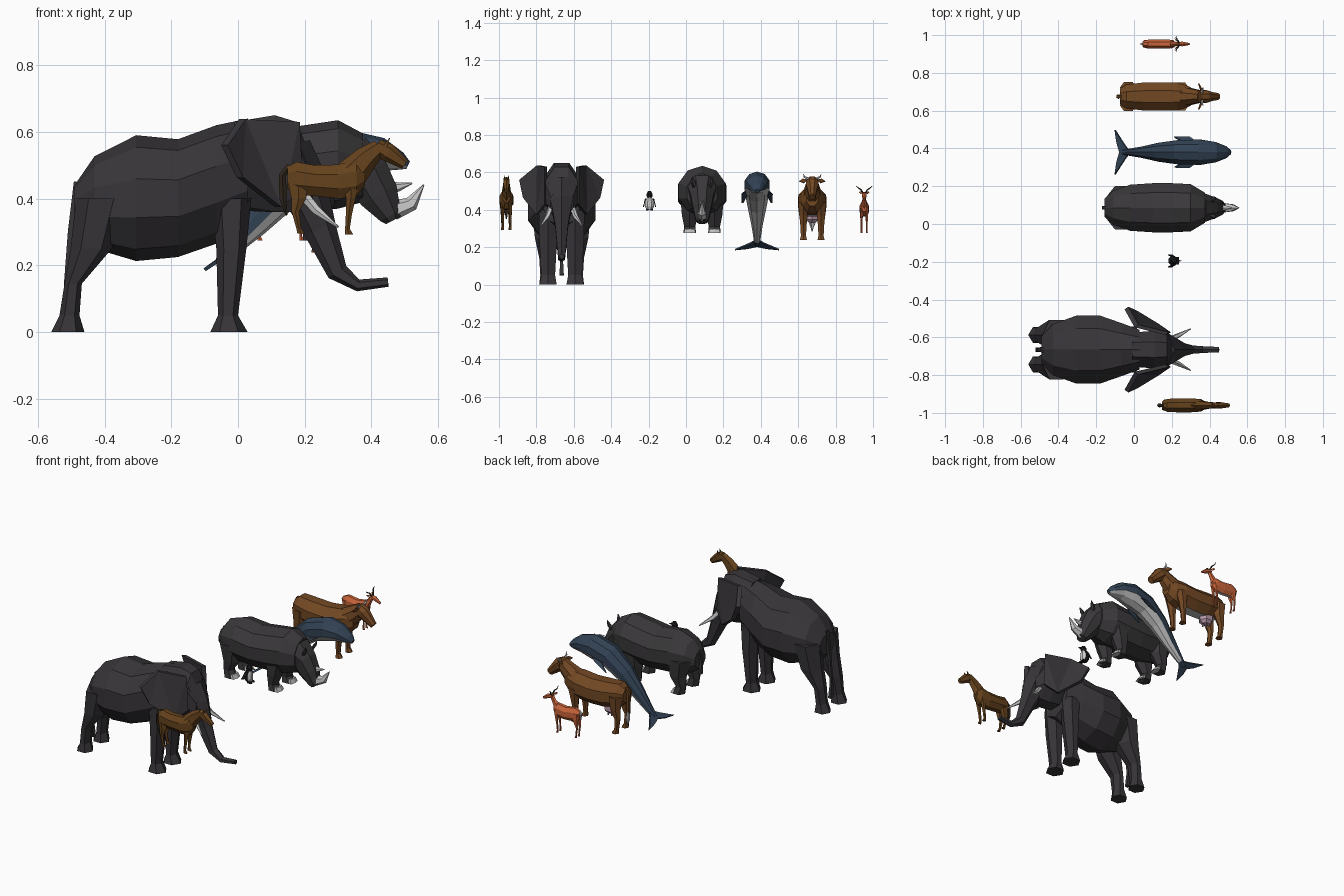
import bpy, bmesh, math
from mathutils import Vector

MATS = {}
COL = dict(hide=(.04, .036, .041), rhino=(.042, .039, .042), horse=(.13, .055, .012), cow=(.17, .065, .017),
           deer=(.6, .13, .045), whale=(.032, .055, .09), pale=(.5, .5, .5), ivory=(.62, .62, .6),
           black=(.012, .012, .014), pink=(.5, .33, .42), white=(.75, .75, .75), hoof=(.03, .02, .012))


def mat(c):
    if c not in MATS:
        MATS[c] = bpy.data.materials.new(c)
        MATS[c].diffuse_color = (*COL[c], 1)
    return MATS[c]


def finish(bm, name, *cols):
    bmesh.ops.recalc_face_normals(bm, faces=bm.faces[:])
    me = bpy.data.meshes.new(name)
    bm.to_mesh(me)
    bm.free()
    for c in cols:
        me.materials.append(mat(c))
    ob = bpy.data.objects.new(name, me)
    bpy.context.collection.objects.link(ob)
    return ob


def loft(name, pts, col, y=0, n=8, axis=None, under=None, cols=(), rings=()):
    """pts = (x, y, z, half width, half height); rings follow the path or a fixed axis."""
    bm = bmesh.new()
    P = [Vector((p[0], p[1] + y, p[2])) for p in pts]
    ang = [2 * math.pi * (k + .5) / n for k in range(n)]
    mc = max(abs(math.cos(a)) for a in ang)
    ms = max(abs(math.sin(a)) for a in ang)
    R = []
    for i, p in enumerate(pts):
        t = Vector(axis) if axis else (P[min(i + 1, len(P) - 1)] - P[max(i - 1, 0)]).normalized()
        side = Vector((0, 1, 0))
        side = (side - t * side.dot(t)).normalized()
        up = t.cross(side)
        R.append([bm.verts.new(P[i] + side * p[3] * math.cos(a) / mc + up * p[4] * math.sin(a) / ms) for a in ang])
    for i in range(len(R) - 1):
        for k in range(n):
            f = bm.faces.new((R[i][k], R[i][(k + 1) % n], R[i + 1][(k + 1) % n], R[i + 1][k]))
            if under and k in cols and i in rings:
                f.material_index = 1
    bm.faces.new(R[0])
    bm.faces.new(R[-1])
    return finish(bm, name, col, *([under] if under else []))


def body(name, secs, col, y, n=8, **kw):
    """secs = (x, top z, bottom z, half width)"""
    return loft(name, [(x, 0, (a + b) / 2, w, (a - b) / 2) for x, a, b, w in secs], col, y, n, (1, 0, 0), **kw)


def path(name, secs, col, y, n=8, **kw):
    """secs = (x, z, half width, half height) in the middle plane"""
    return loft(name, [(x, 0, z, w, h) for x, z, w, h in secs], col, y, n, **kw)


SIDES = (("left", 1), ("right", -1))


def legs(name, secs, col, y, dy, n=6):
    """secs = (x, z, half depth, half width), mirrored"""
    for tag, s in SIDES:
        loft(f"{name}_{tag}", [(x, s * dy, z, w, d) for x, z, d, w in secs], col, y, n, (0, 0, -1))


def pair(name, pts, col, y, n=5):
    for tag, s in SIDES:
        loft(f"{name}_{tag}", [(p[0], s * p[1], *p[2:]) for p in pts], col, y, n)


def plates(name, pts, thick, col, y):
    """flat outline given a thickness vector, mirrored"""
    for tag, s in SIDES:
        bm = bmesh.new()
        d = Vector(thick) / 2
        A, B = [[bm.verts.new(Vector((p[0], y + s * p[1], p[2])) + Vector((d.x, s * d.y, d.z)) * q)
                 for p in pts] for q in (1, -1)]
        bm.faces.new(A)
        bm.faces.new(B[::-1])
        for i in range(len(A)):
            j = (i + 1) % len(A)
            bm.faces.new((A[i], B[i], B[j], A[j]))
        bmesh.ops.triangulate(bm, faces=[f for f in bm.faces if len(f.verts) > 4])
        finish(bm, f"{name}_{tag}", col)


# Elephant
Y = -.665
body("elephant_body", [(-.49, .44, .31, .07), (-.43, .527, .25, .135), (-.305, .59, .213, .18), (-.18, .578, .225, .18),
                       (-.065, .62, .265, .14), (.03, .64, .31, .105)], "hide", Y, 10)
body("elephant_head", [(-.01, .63, .38, .09), (.11, .65, .36, .1), (.175, .63, .36, .09), (.225, .51, .37, .06)],
     "hide", Y, 8)
path("elephant_trunk", [(.15, .55, .075, .07), (.19, .45, .06, .075), (.245, .31, .034, .05), (.298, .18, .022, .032),
                        (.36, .14, .018, .018), (.45, .15, .014, .014)], "hide", Y, 6)
plates("elephant_ear", [(.175, .085, .63), (.013, .125, .638), (-.04, .22, .56), (.005, .2, .465), (.12, .13, .375),
                        (.185, .085, .43)], (.02, .014, 0), "hide", Y)
pair("elephant_tusk", [(.18, .05, .43, .016, .016), (.235, .075, .365, .013, .013), (.3, .11, .315, .003, .003)],
     "ivory", Y)
legs("elephant_hind_leg", [(-.41, .4, .075, .08), (-.44, .25, .062, .065), (-.494, .145, .026, .042),
                           (-.505, .05, .03, .036), (-.51, 0, .05, .042)], "hide", Y, .078)
legs("elephant_front_leg", [(-.02, .4, .06, .05), (-.02, .25, .045, .048), (-.03, .05, .03, .037), (-.027, 0, .056, .046)],
     "hide", Y, .072)
path("elephant_tail", [(-.48, .45, .014, .012), (-.502, .3, .008, .008), (-.515, .14, .007, .007), (-.51, .05, .012, .01)],
     "hide", Y, 4)

# Horse
Y = -.96
body("horse_body", [(.148, .495, .43, .02), (.175, .51, .412, .034), (.23, .5, .408, .037), (.3, .502, .4, .037),
                    (.355, .515, .405, .033), (.38, .49, .44, .018)], "horse", Y)
path("horse_neck", [(.335, .468, .026, .05), (.385, .522, .018, .037), (.425, .555, .015, .024)], "horse", Y, 6)
path("horse_head", [(.415, .558, .014, .022), (.45, .538, .017, .028), (.5, .502, .01, .015)], "horse", Y, 6)
pair("horse_ear", [(.44, .01, .555, .006, .006), (.455, .012, .582, .001, .001)], "horse", Y, 4)
legs("horse_hind_leg", [(.18, .46, .032, .014), (.182, .4, .022, .013), (.172, .36, .011, .009), (.182, .31, .007, .007),
                        (.19, .295, .012, .009)], "horse", Y, .02, 5)
legs("horse_front_leg", [(.34, .45, .025, .013), (.338, .4, .014, .011), (.332, .35, .009, .008), (.328, .31, .007, .007),
                         (.333, .293, .012, .009)], "horse", Y, .02, 5)
path("horse_tail", [(.155, .5, .008, .008), (.133, .47, .011, .011), (.135, .4, .012, .011), (.145, .35, .003, .003)],
     "hoof", Y, 5)

# Penguin
Y = -.195
loft("penguin_body", [(.21, 0, .4, .015, .018), (.207, 0, .42, .025, .025), (.207, 0, .445, .023, .023),
                      (.212, 0, .465, .014, .015), (.214, 0, .482, .017, .018), (.213, 0, .5, .008, .009)],
     "black", Y, 8, (0, 0, 1), under="white", cols=(4, 5, 6), rings=(0, 1, 2))
plates("penguin_wing", [(.22, .02, .46), (.2, .022, .46), (.18, .032, .415), (.2, .032, .42)], (0, .005, 0), "black", Y)
path("penguin_beak", [(.228, .483, .006, .005), (.252, .479, .001, .001)], "hoof", Y, 4)
legs("penguin_foot", [(.22, .405, .008, .006), (.224, .395, .014, .008)], "black", Y, .012, 4)

# Rhinoceros
Y = .086
body("rhino_body", [(-.155, .53, .42, .05), (-.11, .59, .385, .09), (-.02, .62, .365, .122), (.1, .605, .36, .13),
                    (.2, .62, .362, .13), (.3, .635, .37, .125), (.375, .595, .39, .08)], "rhino", Y, 10)
path("rhino_head", [(.33, .51, .085, .09), (.39, .468, .062, .07), (.422, .41, .05, .06), (.457, .35, .036, .035),
                    (.465, .335, .028, .024)], "rhino", Y, 8)
path("rhino_front_horn", [(.465, .365, .026, .03), (.52, .385, .018, .022), (.557, .442, .002, .002)], "ivory", Y, 6)
path("rhino_rear_horn", [(.455, .435, .016, .02), (.48, .435, .013, .014), (.522, .446, .002, .002)], "ivory", Y, 6)
pair("rhino_ear", [(.405, .035, .515, .012, .01), (.425, .048, .55, .014, .008), (.435, .052, .575, .002, .002)],
     "rhino", Y)
legs("rhino_front_leg", [(.25, .47, .075, .05), (.235, .37, .048, .042), (.225, .31, .03, .03), (.235, .275, .04, .034)],
     "rhino", Y, .066)
legs("rhino_hind_leg", [(-.06, .48, .08, .05), (-.055, .38, .055, .042), (-.075, .32, .03, .029), (-.06, .275, .04, .034)],
     "rhino", Y, .066)
legs("rhino_front_toes", [(.257, .298, .012, .026), (.264, .275, .018, .032)], "pale", Y, .066)
legs("rhino_hind_toes", [(-.04, .298, .012, .026), (-.031, .275, .018, .032)], "pale", Y, .066)
path("rhino_tail", [(-.145, .53, .01, .01), (-.163, .46, .007, .007), (-.16, .39, .01, .008)], "rhino", Y, 4)

# Whale
Y = .38
path("whale_body", [(-.06, .212, .014, .01), (-.03, .238, .017, .022), (.05, .325, .03, .042), (.14, .425, .05, .058),
                    (.24, .503, .064, .069), (.35, .535, .067, .07), (.43, .532, .054, .05), (.485, .512, .032, .028),
                    (.51, .5, .012, .012)], "whale", Y, 10, under="pale", cols=(5, 6, 7, 8), rings=range(1, 8))
plates("whale_fluke", [(-.02, 0, .242), (-.05, .04, .22), (-.1, .118, .187), (-.09, .05, .194), (-.075, 0, .205)],
       (-.007, 0, .008), "whale", Y)
plates("whale_flipper", [(.335, .052, .51), (.295, .08, .485), (.215, .078, .435), (.26, .056, .475)], (-.004, .008, 0),
       "whale", Y)

# Cow
Y = .675
body("cow_body", [(-.075, .5, .42, .04), (-.04, .527, .385, .063), (.05, .52, .367, .074), (.14, .515, .365, .075),
                  (.23, .525, .372, .073), (.29, .525, .39, .054), (.325, .505, .42, .032)], "cow", Y,
     under="pale", cols=(5,), rings=(1, 2, 3))
path("cow_neck", [(.27, .475, .05, .06), (.325, .515, .037, .047), (.36, .545, .03, .036)], "cow", Y)
path("cow_head", [(.34, .557, .03, .026), (.375, .53, .034, .037), (.41, .497, .023, .028), (.442, .468, .018, .02)],
     "cow", Y, 8)
pair("cow_horn", [(.36, .022, .567, .007, .007), (.362, .042, .575, .005, .005), (.368, .048, .592, .001, .001)],
     "ivory", Y)
plates("cow_ear", [(.36, .025, .56), (.352, .05, .565), (.342, .07, .552), (.35, .045, .543)], (.008, 0, .003), "cow", Y)
legs("cow_hind_leg", [(-.03, .46, .045, .03), (-.03, .385, .035, .025), (-.045, .325, .017, .016), (-.038, .26, .014, .014),
                      (-.03, .238, .022, .019)], "cow", Y, .047)
legs("cow_front_leg", [(.25, .44, .04, .028), (.243, .37, .024, .022), (.238, .31, .016, .016), (.236, .26, .013, .014),
                       (.242, .238, .022, .019)], "cow", Y, .047)
loft("cow_udder", [(.03, 0, .38, .034, .045), (.03, 0, .347, .034, .042), (.03, 0, .33, .018, .024)], "pink", Y, 6,
     (0, 0, -1))
for x in (.018, .042):
    legs("cow_teat", [(x, .335, .005, .005), (x, .315, .003, .003)], "pink", Y, .012, 4)
path("cow_tail", [(-.065, .505, .009, .009), (-.085, .47, .008, .007), (-.083, .36, .006, .006)], "cow", Y, 4)
path("cow_tail_tuft", [(-.083, .365, .007, .007), (-.082, .32, .013, .012), (-.08, .285, .003, .003)], "pale", Y, 5)

# Antelope
Y = .953
body("antelope_body", [(.045, .435, .39, .013), (.075, .45, .37, .023), (.14, .44, .365, .025), (.19, .447, .368, .023),
                       (.217, .438, .39, .012)], "deer", Y, under="white", cols=(5,), rings=(0, 1, 2))
path("antelope_neck", [(.195, .42, .016, .027), (.22, .452, .01, .016), (.238, .482, .009, .012)], "deer", Y, 6)
path("antelope_head", [(.228, .484, .011, .012), (.255, .476, .012, .014), (.293, .455, .005, .007)], "deer", Y, 6)
pair("antelope_horn", [(.238, .006, .488, .005, .005), (.232, .018, .508, .004, .004), (.222, .032, .517, .003, .003),
                       (.225, .044, .528, .001, .001)], "hoof", Y)
plates("antelope_ear", [(.232, .008, .49), (.222, .02, .497), (.216, .028, .494), (.224, .018, .485)], (.004, 0, .002),
       "deer", Y)
legs("antelope_hind_leg", [(.07, .42, .024, .01), (.068, .37, .015, .009), (.058, .335, .006, .005), (.063, .29, .004, .005),
                           (.066, .275, .008, .006)], "deer", Y, .014, 5)
legs("antelope_front_leg", [(.197, .41, .018, .01), (.195, .36, .009, .007), (.19, .32, .005, .005), (.188, .288, .004, .005),
                            (.192, .275, .008, .006)], "deer", Y, .014, 5)
path("antelope_tail", [(.05, .435, .006, .005), (.04, .42, .006, .005), (.042, .385, .002, .002)], "white", Y, 4)
